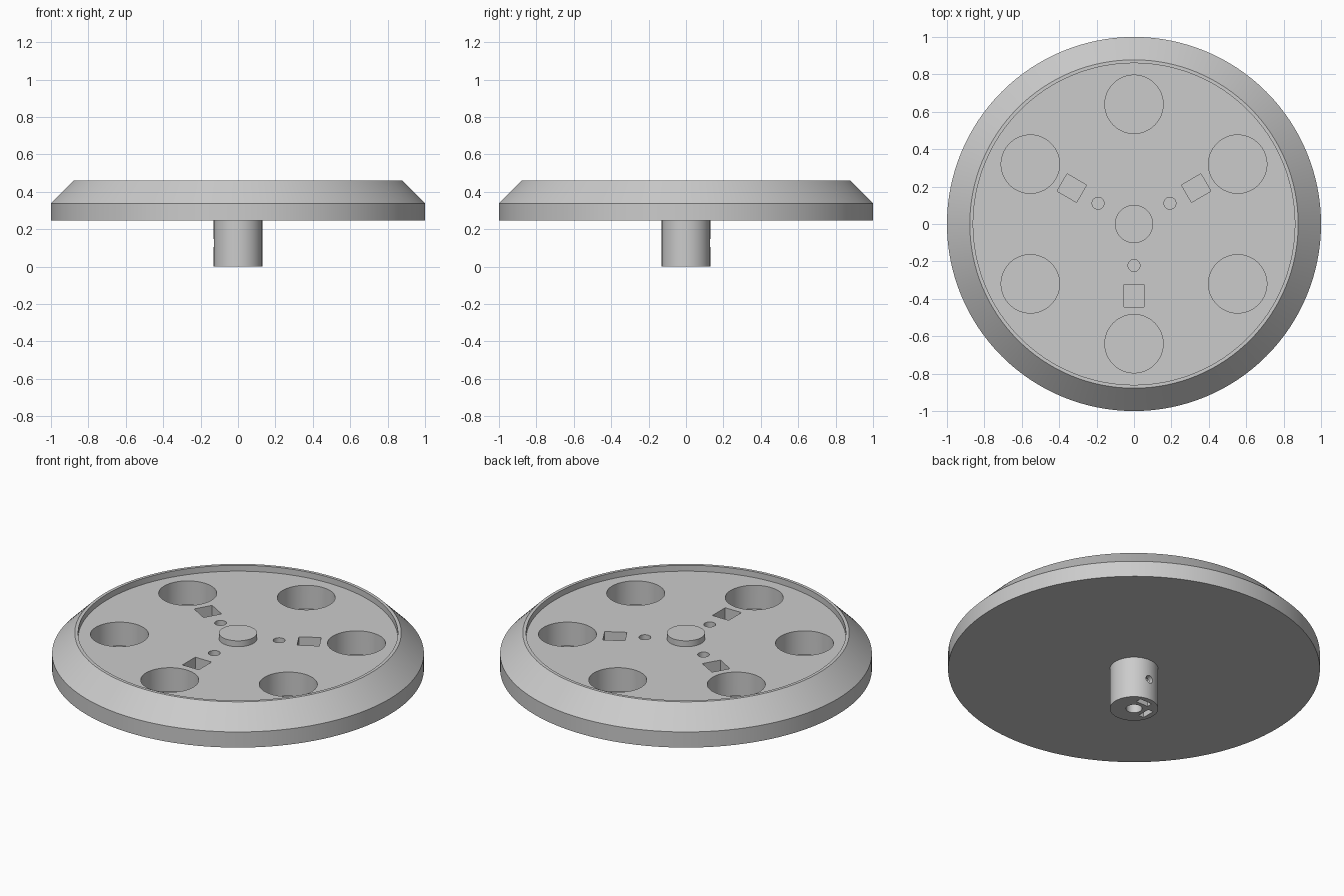
import bpy
import bmesh
from math import cos, sin, pi, radians
from mathutils import Matrix

if "Cube" in bpy.data.objects:
    bpy.data.objects.remove(bpy.data.objects["Cube"], do_unlink=True)

grey = bpy.data.materials.new("plain_grey")
grey.use_nodes = True
grey.diffuse_color = (0.6, 0.6, 0.6, 1)
grey.node_tree.nodes["Principled BSDF"].inputs["Base Color"].default_value = grey.diffuse_color


def add_object(name, bm):
    bmesh.ops.recalc_face_normals(bm, faces=bm.faces)
    mesh = bpy.data.meshes.new(name)
    bm.to_mesh(mesh)
    bm.free()
    mesh.materials.append(grey)
    obj = bpy.data.objects.new(name, mesh)
    bpy.context.collection.objects.link(obj)
    return obj


def lathe(name, profile, sides):
    """Spin (radius, height) points that start and end on the axis."""
    bm = bmesh.new()
    rings = []
    for r, z in profile:
        rings.append([bm.verts.new((r * cos(2 * pi * i / sides), r * sin(2 * pi * i / sides), z))
                      for i in range(sides)])
    for low, high in zip(rings, rings[1:]):
        for i in range(sides):
            j = (i + 1) % sides
            bm.faces.new((low[i], low[j], high[j], high[i]))
    bm.faces.new(rings[0])
    bm.faces.new(rings[-1])
    return add_object(name, bm)


def round_cutter(matrix, radius, depth, sides=48):
    bm = bmesh.new()
    bmesh.ops.create_cone(bm, cap_ends=True, segments=sides, radius1=radius,
                          radius2=radius, depth=depth, matrix=matrix)
    return add_object("cutter", bm)


def box_cutter(matrix, size):
    bm = bmesh.new()
    bmesh.ops.create_cube(bm, size=1, matrix=matrix @ Matrix.Diagonal((*size, 1)))
    return add_object("cutter", bm)


def cut(target, cutter):
    cutter.hide_render = True
    mod = target.modifiers.new("cut", "BOOLEAN")
    mod.operation = "DIFFERENCE"
    mod.solver = "EXACT"
    mod.object = cutter
    bpy.context.view_layer.objects.active = target
    bpy.ops.object.modifier_apply(modifier=mod.name)
    bpy.data.objects.remove(cutter, do_unlink=True)


def polar(angle, radius, z):
    return Matrix.Rotation(radians(angle), 4, "Z") @ Matrix.Translation((radius, 0, z))


FLOOR, TOP = 0.425, 0.46

# Bevelled wheel with a raised lip, sunken face and centre boss
wheel = lathe("wheel_disc", [(0.13, 0.245), (1, 0.245), (1, 0.338), (0.878, TOP), (0.86, TOP),
                             (0.86, FLOOR), (0.102, FLOOR), (0.102, TOP)], 128)

# Six round pockets
for k in range(6):
    cut(wheel, round_cutter(polar(30 + 60 * k, 0.64, FLOOR), 0.156, 0.28, 64))

# Three square pockets, each with a small round hole
for angle in (30, 150, 270):
    cut(wheel, box_cutter(polar(angle, 0.384, FLOOR), (0.12, 0.107, 0.24)))
    cut(wheel, round_cutter(polar(angle, 0.222, FLOOR), 0.032, 0.28, 32))

# Axle hub under the disc, with a bore, two nut slots and two screw holes
hub = lathe("axle_hub", [(0.13, 0), (0.13, 0.245)], 64)
cut(hub, round_cutter(Matrix.Translation((0, 0, 0.1)), 0.043, 0.26))
for angle in (90, 180):
    cut(hub, box_cutter(polar(angle, 0.083, 0.08), (0.034, 0.08, 0.18)))
    cut(hub, round_cutter(polar(angle, 0.1, 0.125) @ Matrix.Rotation(pi / 2, 4, "Y"), 0.023, 0.15, 24))

for obj in (wheel, hub):
    bpy.ops.object.select_all(action="DESELECT")
    obj.select_set(True)
    bpy.context.view_layer.objects.active = obj
    bpy.ops.object.shade_smooth_by_angle(angle=radians(30))
